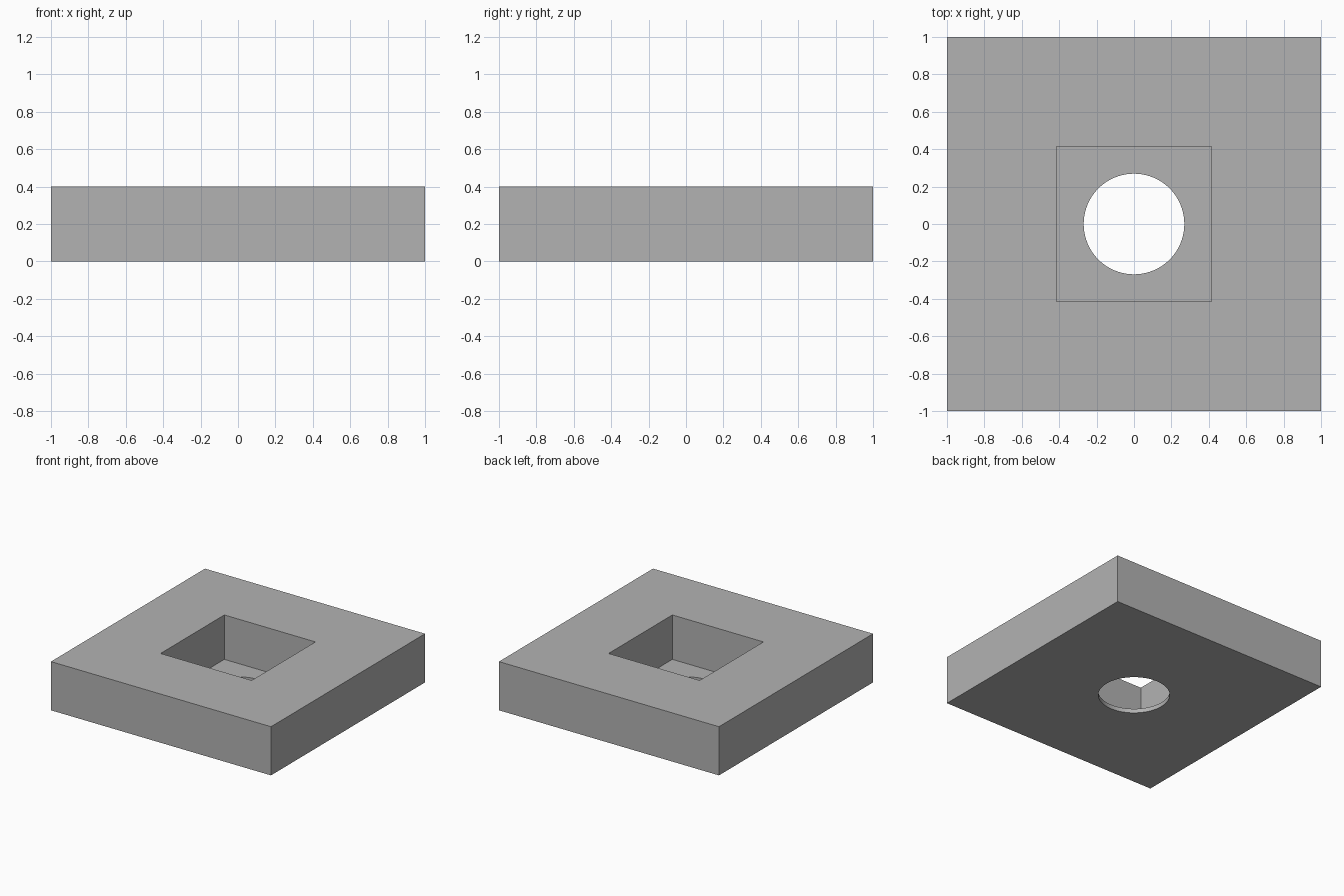
import bpy
import math

if "Cube" in bpy.data.objects:
    bpy.data.objects.remove(bpy.data.objects["Cube"])

SIZE, HEIGHT = 2.0, 0.4
POCKET, FLOOR = 0.828, 0.035
HOLE_RADIUS = 0.269

grey = bpy.data.materials.new("plain grey")
grey.diffuse_color = (0.45, 0.45, 0.45, 1)
grey.use_nodes = True
grey.node_tree.nodes["Principled BSDF"].inputs["Base Color"].default_value = grey.diffuse_color


def box(name, width, z0, z1):
    bpy.ops.mesh.primitive_cube_add(size=1, location=(0, 0, (z0 + z1) / 2))
    obj = bpy.context.object
    obj.name = name
    obj.scale = (width, width, z1 - z0)
    bpy.ops.object.transform_apply(location=True, rotation=False, scale=True)
    obj.data.materials.append(grey)
    return obj


def cut(target, cutter):
    mod = target.modifiers.new("cut", 'BOOLEAN')
    mod.operation = 'DIFFERENCE'
    mod.solver = 'EXACT'
    mod.object = cutter
    cutter.hide_render = True
    bpy.context.view_layer.objects.active = target
    bpy.ops.object.modifier_apply(modifier=mod.name)
    bpy.data.objects.remove(cutter)


# Square block
block = box("square_block", SIZE, 0, HEIGHT)

# Deep square pocket, leaving a thin floor
cut(block, box("pocket_cutter", POCKET, FLOOR, HEIGHT + 0.2))

# Round hole through the floor
bpy.ops.mesh.primitive_cylinder_add(vertices=96, radius=HOLE_RADIUS, depth=0.4)
hole = bpy.context.object
hole.name = "hole_cutter"
hole.data.materials.append(grey)
cut(block, hole)

# Smooth hole wall, sharp edges elsewhere
bpy.ops.object.select_all(action='DESELECT')
block.select_set(True)
bpy.context.view_layer.objects.active = block
bpy.ops.object.shade_smooth_by_angle(angle=math.radians(30))
